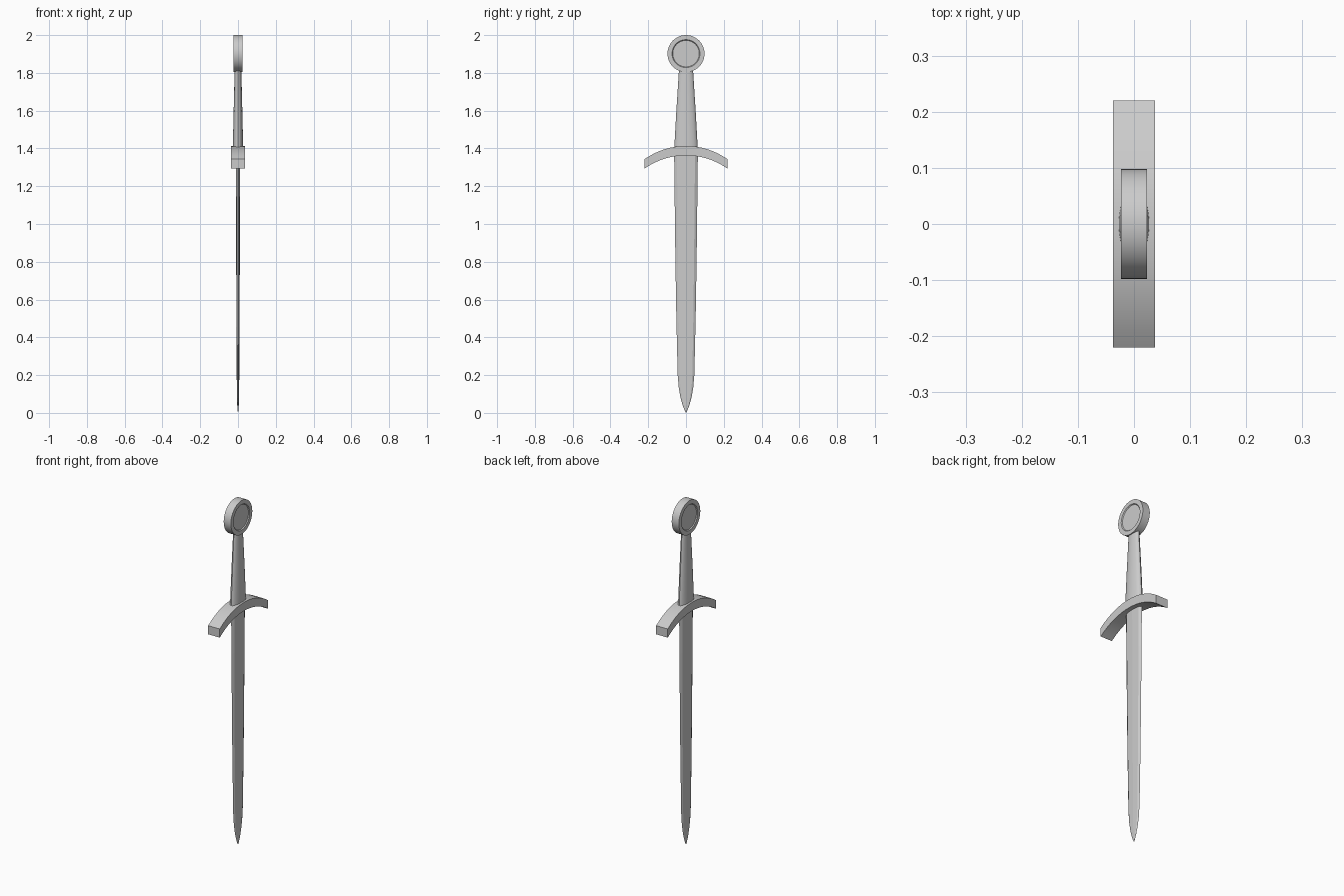
import bpy, bmesh, math

if "Cube" in bpy.data.objects:
    bpy.data.objects.remove(bpy.data.objects["Cube"])


def loft(name, rings, smooth=None):
    """Skin a list of equally sized rings and cap both ends."""
    bm = bmesh.new()
    loops = [[bm.verts.new(p) for p in r] for r in rings]
    n = len(loops[0])
    for a, b in zip(loops, loops[1:]):
        for i in range(n):
            j = (i + 1) % n
            bm.faces.new((a[i], a[j], b[j], b[i]))
    bm.faces.new(loops[0])
    bm.faces.new(loops[-1])
    bmesh.ops.remove_doubles(bm, verts=bm.verts, dist=1e-6)
    bmesh.ops.recalc_face_normals(bm, faces=bm.faces)
    me = bpy.data.meshes.new(name)
    bm.to_mesh(me)
    bm.free()
    ob = bpy.data.objects.new(name, me)
    bpy.context.collection.objects.link(ob)
    if smooth:
        bpy.ops.object.select_all(action='DESELECT')
        ob.select_set(True)
        bpy.context.view_layer.objects.active = ob
        bpy.ops.object.shade_smooth_by_angle(angle=math.radians(smooth))
    return ob


# Blade: central ridge, near-flat faces and bevelled edges (z, half width, half thickness)
def blade_ring(z, w, t):
    f = 0.76 * w
    return [(t, 0, z), (t * 0.8, f, z), (0, w, z), (-t * 0.8, f, z),
            (-t, 0, z), (-t * 0.8, -f, z), (0, -w, z), (t * 0.8, -f, z)]


blade = [(1.40, 0.063, 0.012), (1.13, 0.060, 0.011), (0.80, 0.056, 0.0095),
         (0.50, 0.051, 0.0085), (0.20, 0.044, 0.007), (0.13, 0.038, 0.006),
         (0.08, 0.029, 0.005), (0.04, 0.018, 0.004), (0.015, 0.008, 0.002),
         (0.003, 0.002, 0.001)]
loft("blade", [blade_ring(*b) for b in blade])


# Crossguard: rectangular bar swept along a downward arc, with vertical ends
def guard_ring(y):
    r = 0.38
    drop = r - math.sqrt(r * r - y * y)
    top, bottom = 1.413 - drop, 1.363 - drop
    return [(-0.037, y, bottom), (0.037, y, bottom), (0.037, y, top), (-0.037, y, top)]


loft("crossguard", [guard_ring(-0.22 + 0.44 * i / 16) for i in range(17)], 30)


# Grip: tapering elliptical handle
def grip_ring(z, rx, ry):
    return [(rx * math.cos(2 * math.pi * i / 24), ry * math.sin(2 * math.pi * i / 24), z)
            for i in range(24)]


loft("grip", [grip_ring(1.37, 0.028, 0.064), grip_ring(1.60, 0.023, 0.051),
              grip_ring(1.82, 0.0175, 0.037)], 30)


# Pommel: upright disc with shallow recessed faces
def disc_ring(x, r):
    return [(x, r * math.cos(2 * math.pi * i / 48), 1.902 + r * math.sin(2 * math.pi * i / 48))
            for i in range(48)]


profile = [(-0.018, 0.070), (-0.023, 0.074), (-0.023, 0.098),
           (0.023, 0.098), (0.023, 0.074), (0.018, 0.070)]
loft("pommel", [disc_ring(*p) for p in profile], 30)
